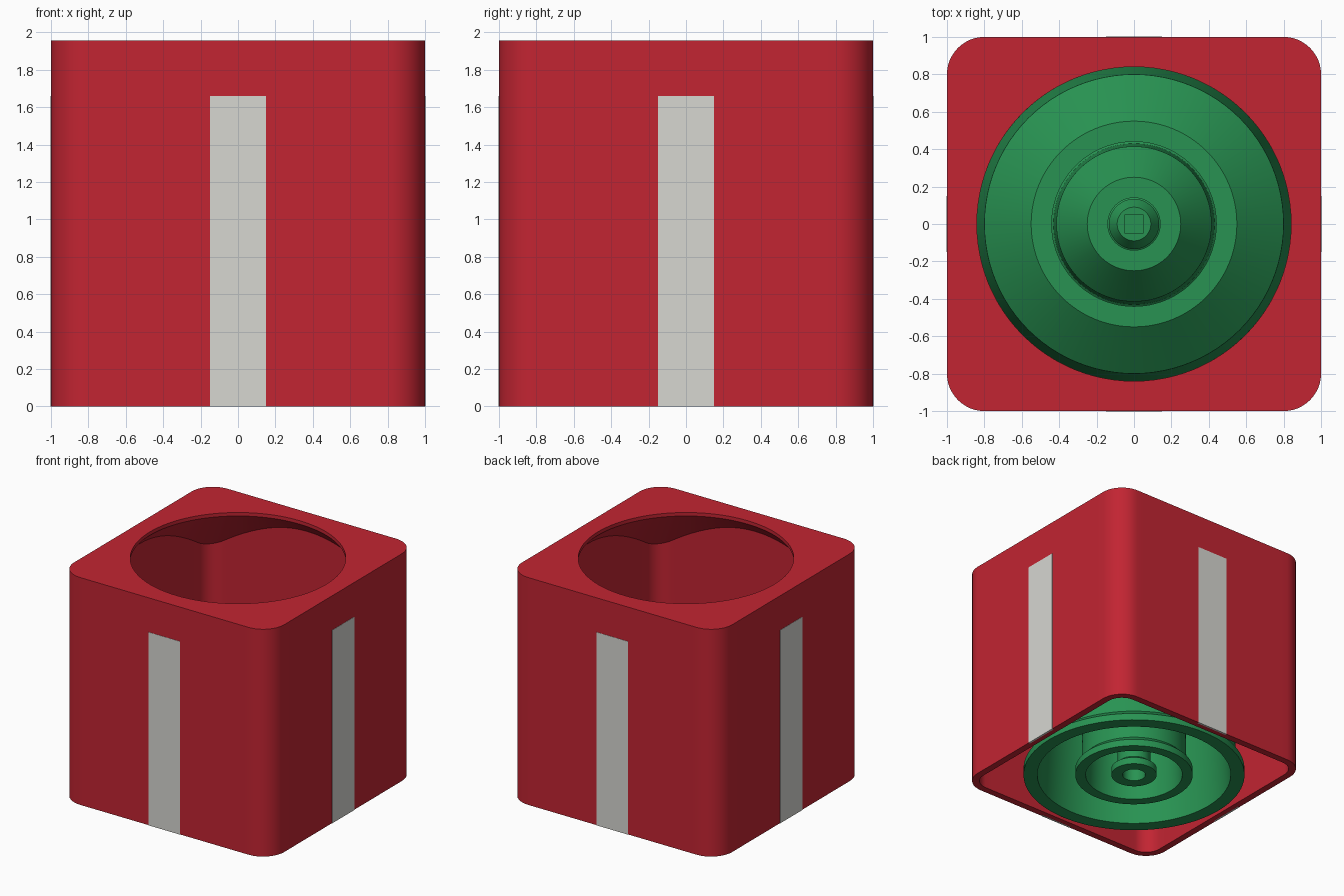
import bpy, bmesh, math

cube = bpy.data.objects.get("Cube")
if cube:
    bpy.data.objects.remove(cube)


def make_material(name, color):
    mat = bpy.data.materials.new(name)
    mat.use_nodes = True
    mat.diffuse_color = (*color, 1)
    mat.node_tree.nodes["Principled BSDF"].inputs["Base Color"].default_value = (*color, 1)
    return mat


red = make_material("gift red", (0.54, 0.018, 0.032))
green = make_material("tree green", (0.021, 0.29, 0.084))
white = make_material("ribbon white", (0.68, 0.68, 0.64))


def finish(name, bm, mat):
    bmesh.ops.remove_doubles(bm, verts=bm.verts, dist=0.0001)
    bmesh.ops.recalc_face_normals(bm, faces=bm.faces)
    mesh = bpy.data.meshes.new(name)
    bm.to_mesh(mesh)
    bm.free()
    mesh.materials.append(mat)
    obj = bpy.data.objects.new(name, mesh)
    bpy.context.collection.objects.link(obj)
    bpy.ops.object.select_all(action="DESELECT")
    obj.select_set(True)
    bpy.context.view_layer.objects.active = obj
    bpy.ops.object.shade_smooth_by_angle(angle=math.radians(25))
    return obj


def loft(name, rings, mat):
    """Join equal-length rings of points into a closed tube of quads."""
    bm = bmesh.new()
    loops = [[bm.verts.new(p) for p in ring] for ring in rings]
    n = len(loops[0])
    for a, b in zip(loops, loops[1:] + loops[:1]):
        for i in range(n):
            j = (i + 1) % n
            bm.faces.new((a[i], a[j], b[j], b[i]))
    return finish(name, bm, mat)


def revolve(name, profile, mat, steps=96):
    bm = bmesh.new()
    verts = [bm.verts.new((r, 0, z)) for r, z in profile]
    edges = [bm.edges.new((a, b)) for a, b in zip(verts, verts[1:])]
    if profile[-1][0] > 0 or profile[0][0] > 0:
        edges.append(bm.edges.new((verts[-1], verts[0])))
    bmesh.ops.spin(bm, geom=verts + edges, cent=(0, 0, 0), axis=(0, 0, 1),
                   angle=math.tau, steps=steps, use_duplicate=False)
    bmesh.ops.dissolve_degenerate(bm, dist=0.0001, edges=bm.edges)
    return finish(name, bm, mat)


def rounded_square(radius, core=0.8, arc=12, side=24):
    """Outline of a square with corner centres at +-core."""
    pts = []
    for k in range(4):
        turn = k * math.pi / 2
        local = [(core + radius, -core + 2 * core * i / side) for i in range(side)]
        for i in range(arc):
            t = math.pi / 2 * i / arc
            local.append((core + radius * math.cos(t), core + radius * math.sin(t)))
        pts += [(x * math.cos(turn) - y * math.sin(turn),
                 x * math.sin(turn) + y * math.cos(turn)) for x, y in local]
    return pts


# Gift box shell: open bottom, round top hole, sloped ceiling under the lip
height, lip, hole = 1.955, 1.925, 0.84
outer, inner = rounded_square(0.2), rounded_square(0.14)
circle = [(hole * x / math.hypot(x, y), hole * y / math.hypot(x, y)) for x, y in outer]
loft("gift_box", [
    [(x, y, 0) for x, y in outer],
    [(x, y, height) for x, y in outer],
    [(x, y, height) for x, y in circle],
    [(x, y, lip) for x, y in circle],
    [(x, y, lip + hole - math.hypot(x, y)) for x, y in inner],
    [(x, y, 0) for x, y in inner],
], red)

# Nested tree tiers, each with a retaining flange at its foot
revolve("outer_tree_tier", [
    (0.793, 0), (0.906, 0), (0.906, 0.06), (0.84, 0.12), (0.8, 0.85), (0.55, 1.06),
    (0.44, 1.06), (0.44, 1.0), (0.53, 1.0), (0.75, 0.82)], green)
revolve("middle_tree_tier", [
    (0.396, 0), (0.481, 0), (0.481, 0.06), (0.43, 0.11), (0.415, 0.9), (0.25, 1.1),
    (0.14, 1.1), (0.14, 1.04), (0.23, 1.04), (0.37, 0.87)], green)
revolve("inner_tree_tier", [
    (0, 1.08), (0.07, 1.08), (0.093, 0), (0.186, 0), (0.186, 0.06), (0.134, 0.1),
    (0.134, 1.07), (0.09, 1.14), (0, 1.14)], green, 48)


def add_block(name, size, location, mat, turn=0):
    bpy.ops.mesh.primitive_cube_add(size=1, location=location, rotation=(0, 0, turn))
    obj = bpy.context.object
    obj.name = name
    obj.scale = size
    obj.data.materials.append(mat)
    return obj


# Square peg on the tree tip
add_block("tree_tip_peg", (0.1, 0.1, 0.04), (0, 0, 1.14), green)

# Ribbon strips inlaid in the four sides
for k, side in enumerate(("front", "left", "back", "right")):
    a = k * math.pi / 2
    strip = add_block(side + "_ribbon", (0.3, 0.016, 1.661),
                      (0.994 * math.sin(a), -0.994 * math.cos(a), 0.8295), white, a)
